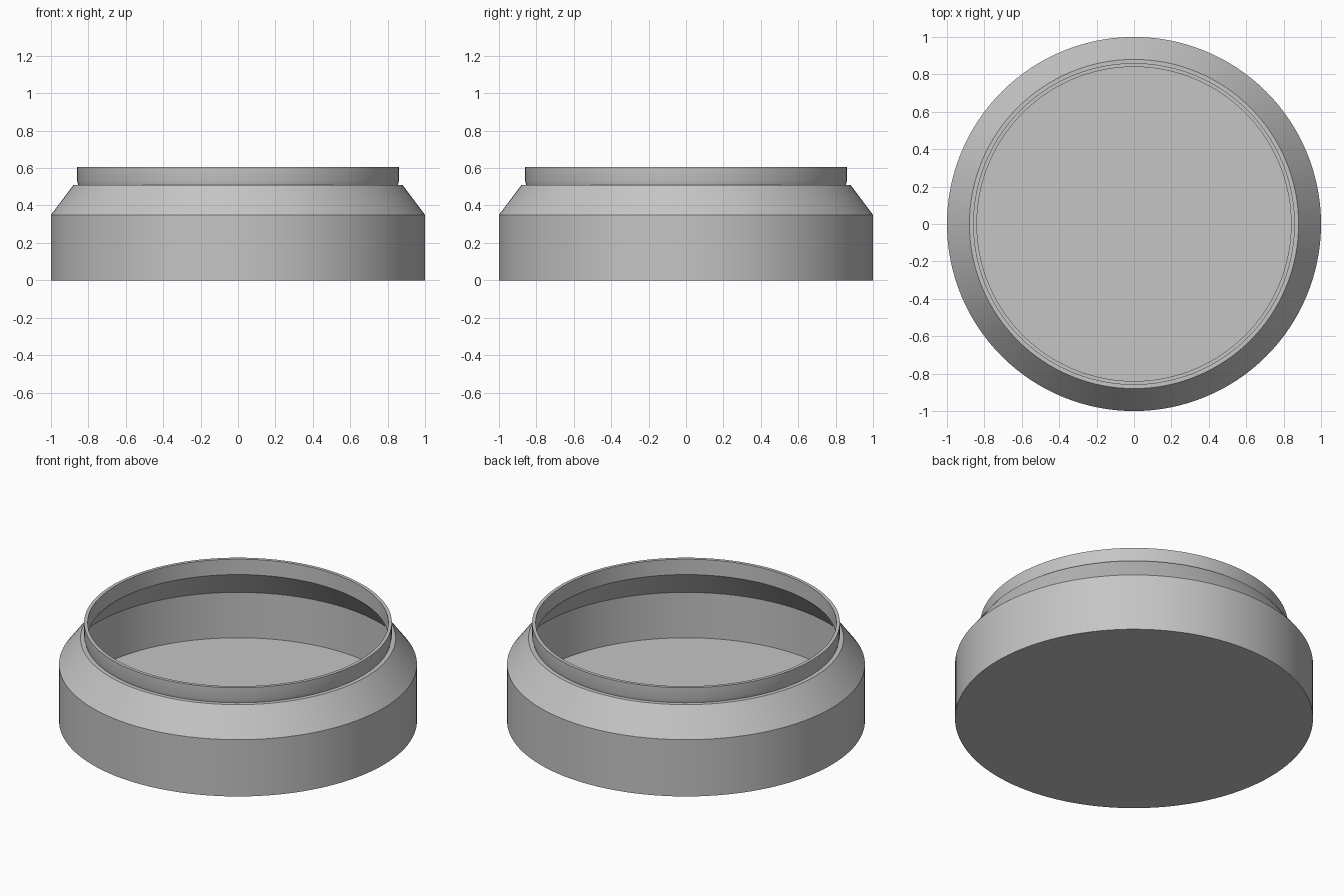
import bpy, bmesh, math

cube = bpy.data.objects.get("Cube")
if cube:
    bpy.data.objects.remove(cube, do_unlink=True)

SEGMENTS = 128

# Single grey material
grey = bpy.data.materials.new("plain grey")
grey.use_nodes = True
colour = (0.56, 0.56, 0.56, 1)
grey.diffuse_color = colour
grey.node_tree.nodes["Principled BSDF"].inputs["Base Color"].default_value = colour


def lathe(name, profile, material):
    """Revolve a radius/height profile around the z axis."""
    bm = bmesh.new()
    verts = [bm.verts.new((r, 0, z)) for r, z in profile]
    edges = [bm.edges.new(pair) for pair in zip(verts, verts[1:])]
    bmesh.ops.spin(bm, geom=verts + edges, cent=(0, 0, 0), axis=(0, 0, 1),
                   angle=math.tau, steps=SEGMENTS, use_duplicate=False)
    bmesh.ops.remove_doubles(bm, verts=bm.verts, dist=0.0005)
    bmesh.ops.recalc_face_normals(bm, faces=bm.faces)
    mesh = bpy.data.meshes.new(name)
    bm.to_mesh(mesh)
    bm.free()
    mesh.materials.append(material)
    obj = bpy.data.objects.new(name, mesh)
    bpy.context.collection.objects.link(obj)
    bpy.ops.object.select_all(action='DESELECT')
    obj.select_set(True)
    bpy.context.view_layer.objects.active = obj
    bpy.ops.object.shade_smooth_by_angle(angle=math.radians(25))
    return obj


# Base, side wall, sloped shoulder and neck, then the hollow inside
outside = [(0, 0), (1, 0), (1, 0.35), (0.88, 0.51), (0.855, 0.51),
           (0.86, 0.53), (0.86, 0.605)]
inside = [(0.84, 0.605), (0.84, 0.51), (0.98, 0.335), (0.98, 0.055), (0, 0.055)]
lathe("open_jar_body", outside + inside, grey)
